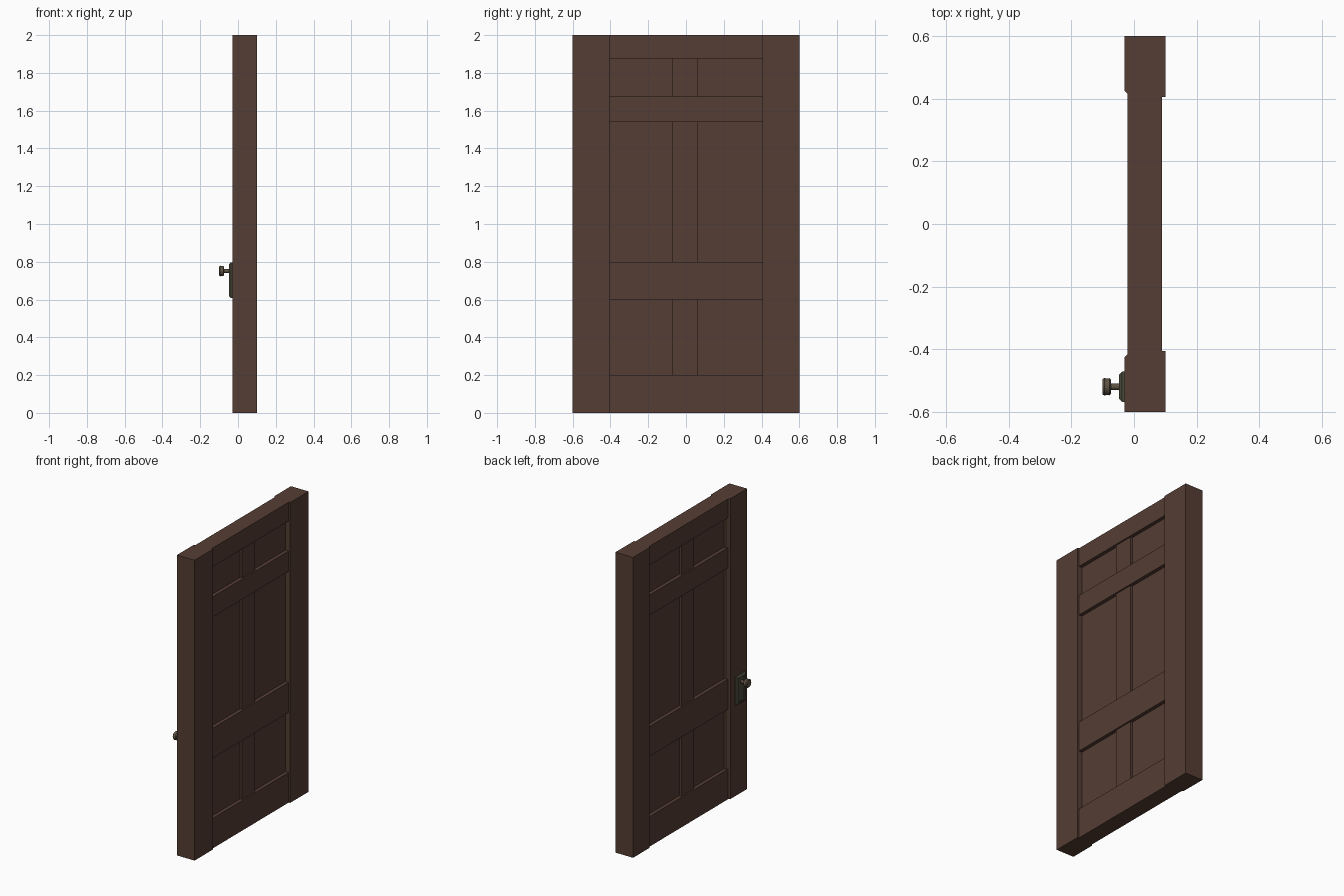
import bpy, bmesh, math
from mathutils import Matrix

if "Cube" in bpy.data.objects:
    bpy.data.objects.remove(bpy.data.objects["Cube"])


def material(name, rgb):
    m = bpy.data.materials.new(name)
    m.diffuse_color = (*rgb, 1)
    m.use_nodes = True
    m.node_tree.nodes["Principled BSDF"].inputs["Base Color"].default_value = m.diffuse_color
    return m


WOOD = material("dark_wood", (0.09, 0.047, 0.034))
BRASS = material("aged_brass", (0.11, 0.085, 0.055))
PLATE = material("plate_metal", (0.07, 0.07, 0.045))


def finish(name, bm, mat):
    bmesh.ops.recalc_face_normals(bm, faces=bm.faces)
    me = bpy.data.meshes.new(name)
    bm.to_mesh(me)
    bm.free()
    ob = bpy.data.objects.new(name, me)
    me.materials.append(mat)
    bpy.context.collection.objects.link(ob)
    return ob


def box(name, x0, x1, y0, y1, z0, z1, mat=WOOD):
    bm = bmesh.new()
    size = Matrix.Diagonal((x1 - x0, y1 - y0, z1 - z0, 1))
    mid = Matrix.Translation(((x0 + x1) / 2, (y0 + y1) / 2, (z0 + z1) / 2))
    bmesh.ops.create_cube(bm, size=1, matrix=mid @ size)
    return finish(name, bm, mat)


# Stiles: plan profile with a chamfered inner edge on the knob side
PLAN = [(-0.03, 0.6), (0.1, 0.6), (0.1, 0.405), (-0.01, 0.405), (-0.03, 0.425)]
for name, s in (("left_stile", -1), ("right_stile", 1)):
    bm = bmesh.new()
    f = bm.faces.new([bm.verts.new((x, s * y, 0)) for x, y in PLAN])
    ext = bmesh.ops.extrude_face_region(bm, geom=[f])
    bmesh.ops.translate(bm, vec=(0, 0, 2),
                        verts=[v for v in ext["geom"] if isinstance(v, bmesh.types.BMVert)])
    finish(name, bm, WOOD)

# Rails, tenoned into the stiles
RAILS = [(0, 0.2), (0.6, 0.8), (1.54, 1.675), (1.875, 2.0)]
for i, (z0, z1) in enumerate(RAILS):
    box(f"rail_{i + 1}", -0.02, 0.09, -0.46, 0.46, z0, z1)

# Mullions and recessed panels fill the gaps between the rails
for i in range(3):
    z0, z1 = RAILS[i][1], RAILS[i + 1][0]
    box(f"mullion_{i + 1}", -0.01, 0.08, -0.072, 0.064, z0 - 0.01, z1 + 0.01)
    box(f"panel_left_{i + 1}", 0.004, 0.066, -0.41, -0.06, z0 - 0.01, z1 + 0.01)
    box(f"panel_right_{i + 1}", 0.004, 0.066, 0.05, 0.41, z0 - 0.01, z1 + 0.01)

# Knob plate: chamfered outer edge and a shallow sunken face
plate = box("knob_plate", -0.048, -0.028, -0.569, -0.471, 0.607, 0.797, PLATE)
bm = bmesh.new()
bm.from_mesh(plate.data)
front = min(bm.faces, key=lambda f: f.calc_center_median().x)
bmesh.ops.bevel(bm, geom=list(front.edges), offset=0.01, segments=1, affect='EDGES')
front = min(bm.faces, key=lambda f: f.calc_center_median().x)
bmesh.ops.inset_region(bm, faces=[front], thickness=0.01)
bmesh.ops.inset_region(bm, faces=[front], thickness=0.003, depth=-0.004)
bm.to_mesh(plate.data)
bm.free()

# Knob and stem: one lathed profile (x, radius) around the x axis
PROFILE = [(-0.03, 0.01), (-0.073, 0.01), (-0.073, 0.022), (-0.078, 0.0275),
           (-0.087, 0.026), (-0.095, 0.0285), (-0.1, 0.024)]
SIDES = 24
bm = bmesh.new()
rings = []
for x, r in PROFILE:
    rings.append([bm.verts.new((x, -0.52 + r * math.cos(a), 0.751 + r * math.sin(a)))
                  for a in (2 * math.pi * k / SIDES for k in range(SIDES))])
for a, b in zip(rings, rings[1:]):
    for k in range(SIDES):
        n = (k + 1) % SIDES
        bm.faces.new((a[k], a[n], b[n], b[k]))
bm.faces.new(rings[0])
bm.faces.new(rings[-1])
knob = finish("knob", bm, BRASS)
bpy.context.view_layer.objects.active = knob
knob.select_set(True)
bpy.ops.object.shade_smooth_by_angle(angle=math.radians(30))
